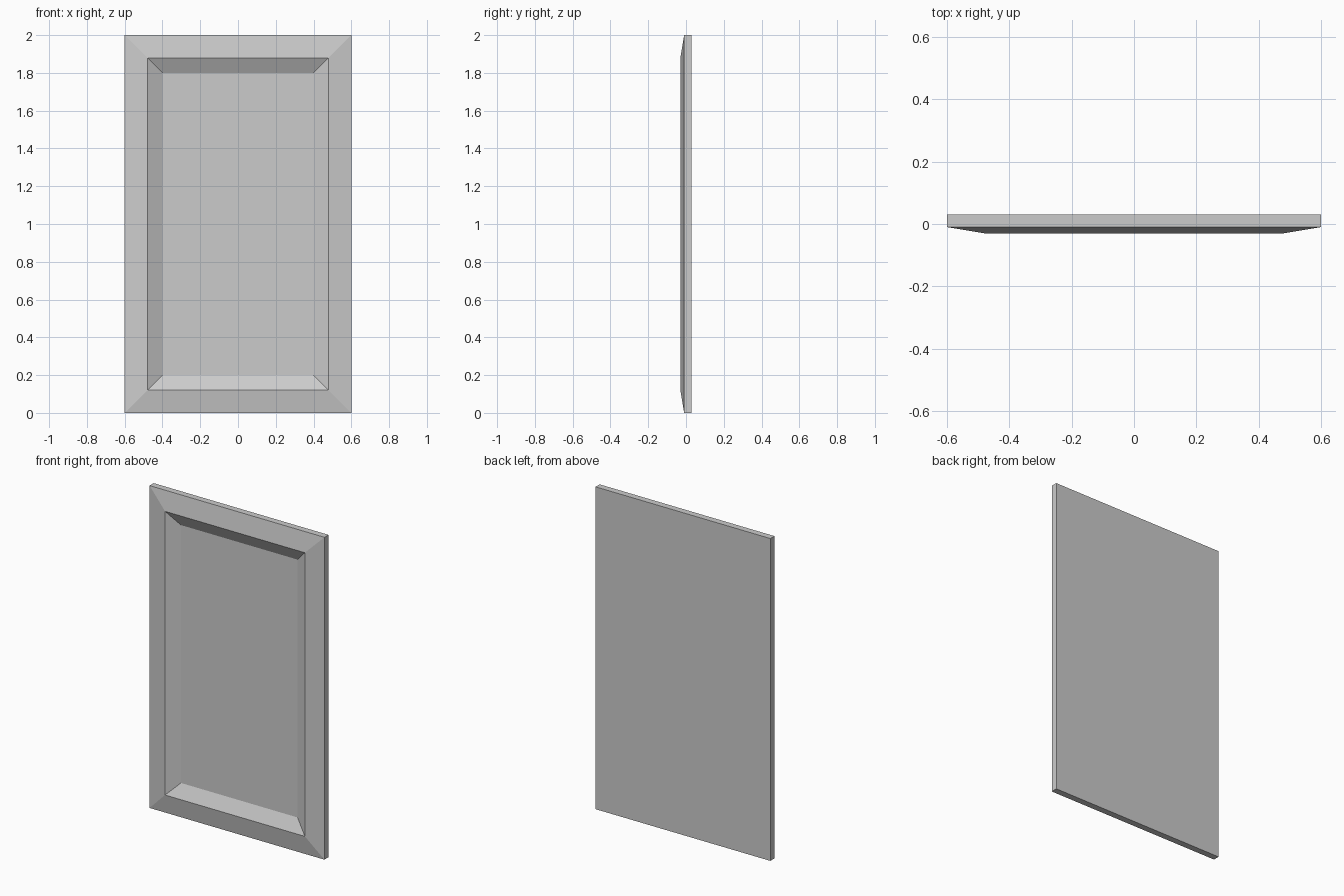
import bpy
import bmesh
from mathutils import Matrix

if "Cube" in bpy.data.objects:
    bpy.data.objects.remove(bpy.data.objects["Cube"])

WIDTH, HEIGHT = 1.2, 2.0
BACK_Y, EDGE_Y = 0.03, -0.01

bm = bmesh.new()

# Flat slab forming the back and the thin outer edges
bmesh.ops.create_cube(
    bm, size=1,
    matrix=Matrix.Translation((0, (BACK_Y + EDGE_Y) / 2, HEIGHT / 2))
    @ Matrix.Diagonal((WIDTH, BACK_Y - EDGE_Y, HEIGHT, 1)))
bm.normal_update()
front = min(bm.faces, key=lambda f: f.calc_center_median().y)

# Sloped border rising to a ridge, then a bevel sinking to the recessed panel
for border, y in ((0.12, -0.03), (0.08, 0.012)):
    bmesh.ops.inset_region(bm, faces=[front], thickness=border, use_even_offset=True)
    for v in front.verts:
        v.co.y = y

bmesh.ops.recalc_face_normals(bm, faces=bm.faces)
mesh = bpy.data.meshes.new("framed_panel")
bm.to_mesh(mesh)
bm.free()
bpy.context.collection.objects.link(bpy.data.objects.new("framed_panel", mesh))
